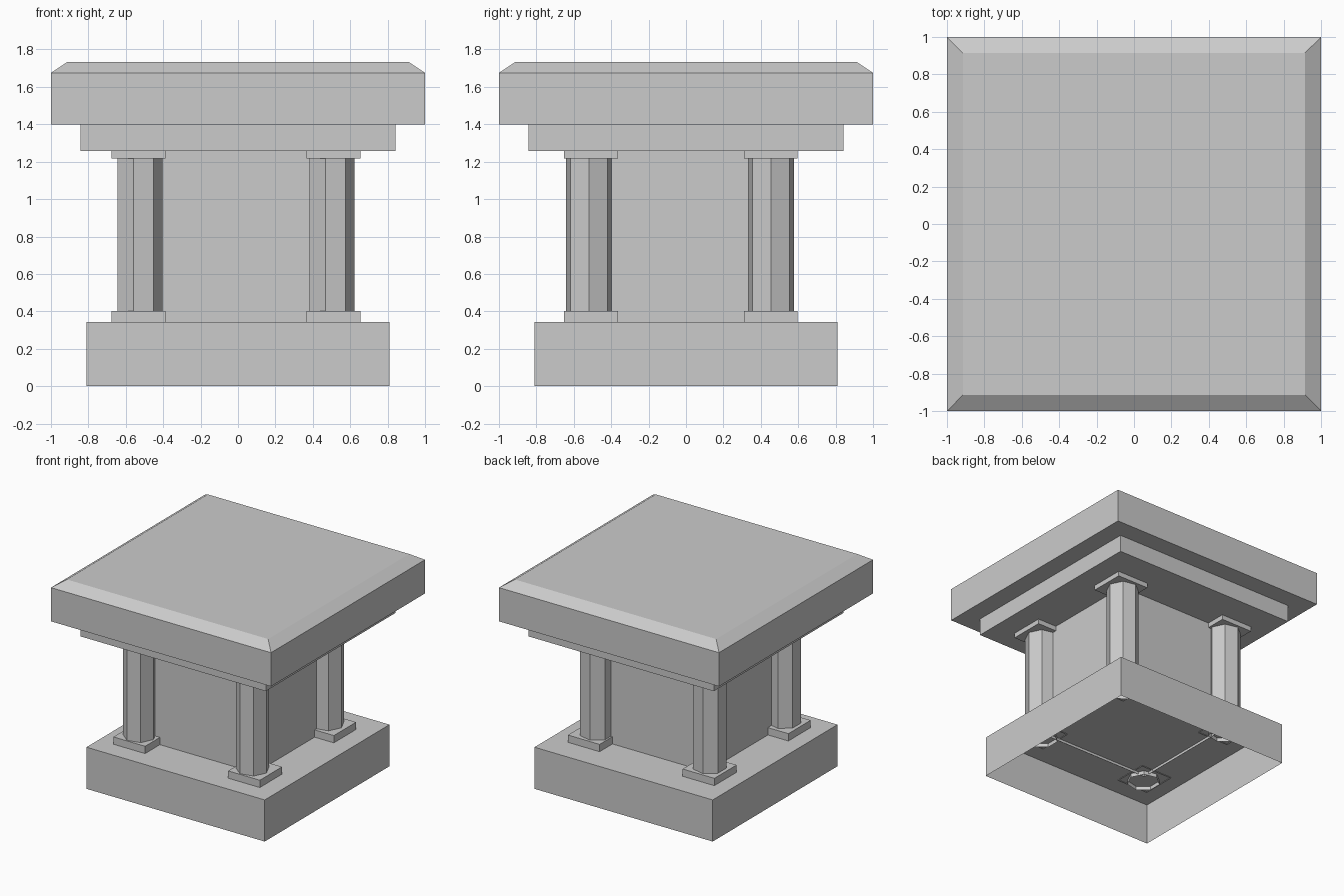
import bpy
import bmesh
from math import cos, sin, tau

if "Cube" in bpy.data.objects:
    bpy.data.objects.remove(bpy.data.objects["Cube"])


def rect(x0, x1, y0, y1):
    return [(x0, y0), (x1, y0), (x1, y1), (x0, y1)]


def square(h, cx=0.0, cy=0.0):
    return rect(cx - h, cx + h, cy - h, cy + h)


def loft(name, rings, bottom=True, top=True):
    """Flat-sided solid through (outline, z) rings, optionally open-ended."""
    bm = bmesh.new()
    loops = [[bm.verts.new((x, y, z)) for x, y in pts] for pts, z in rings]
    n = len(loops[0])
    for a, b in zip(loops, loops[1:]):
        for i in range(n):
            j = (i + 1) % n
            bm.faces.new((a[i], a[j], b[j], b[i]))
    if bottom:
        bm.faces.new(loops[0][::-1])
    if top:
        bm.faces.new(loops[-1])
    mesh = bpy.data.meshes.new(name)
    bm.to_mesh(mesh)
    bm.free()
    obj = bpy.data.objects.new(name, mesh)
    bpy.context.collection.objects.link(obj)
    return obj


# Plinth, hollow underneath
loft("base", [(square(0.81), 0.0), (square(0.81), 0.342)], bottom=False)

# Central block, poking slightly through the plinth top
core = rect(-0.49, 0.48, -0.46, 0.43)
loft("core", [(core, 0.32), (core, 1.26)], bottom=False, top=False)

# Stepped roof with a bevelled upper edge
loft("frieze", [(square(0.842), 1.256), (square(0.842), 1.398)], top=False)
loft("roof_slab", [(square(1.0), 1.398), (square(1.0), 1.675), (square(0.915), 1.732)])

# Seven-sided corner columns with square feet and capitals
R = 0.127
for side, cx, pad_x in (("left", -0.531, -0.532), ("right", 0.496, 0.511)):
    for end, cy, pad_y in (("front", -0.519, -0.508), ("back", 0.454, 0.453)):
        tag = f"{end}_{side}"
        ring = [(cx + R * cos(tau * k / 7), cy + R * sin(tau * k / 7)) for k in range(7)]
        loft(f"column_{tag}", [(ring, 0.31), (ring, 1.25)], bottom=False, top=False)
        pad = square(0.144, pad_x, pad_y)
        loft(f"foot_{tag}", [(pad, 0.335), (pad, 0.402)], bottom=False)
        loft(f"capital_{tag}", [(pad, 1.216), (pad, 1.258)], top=False)
